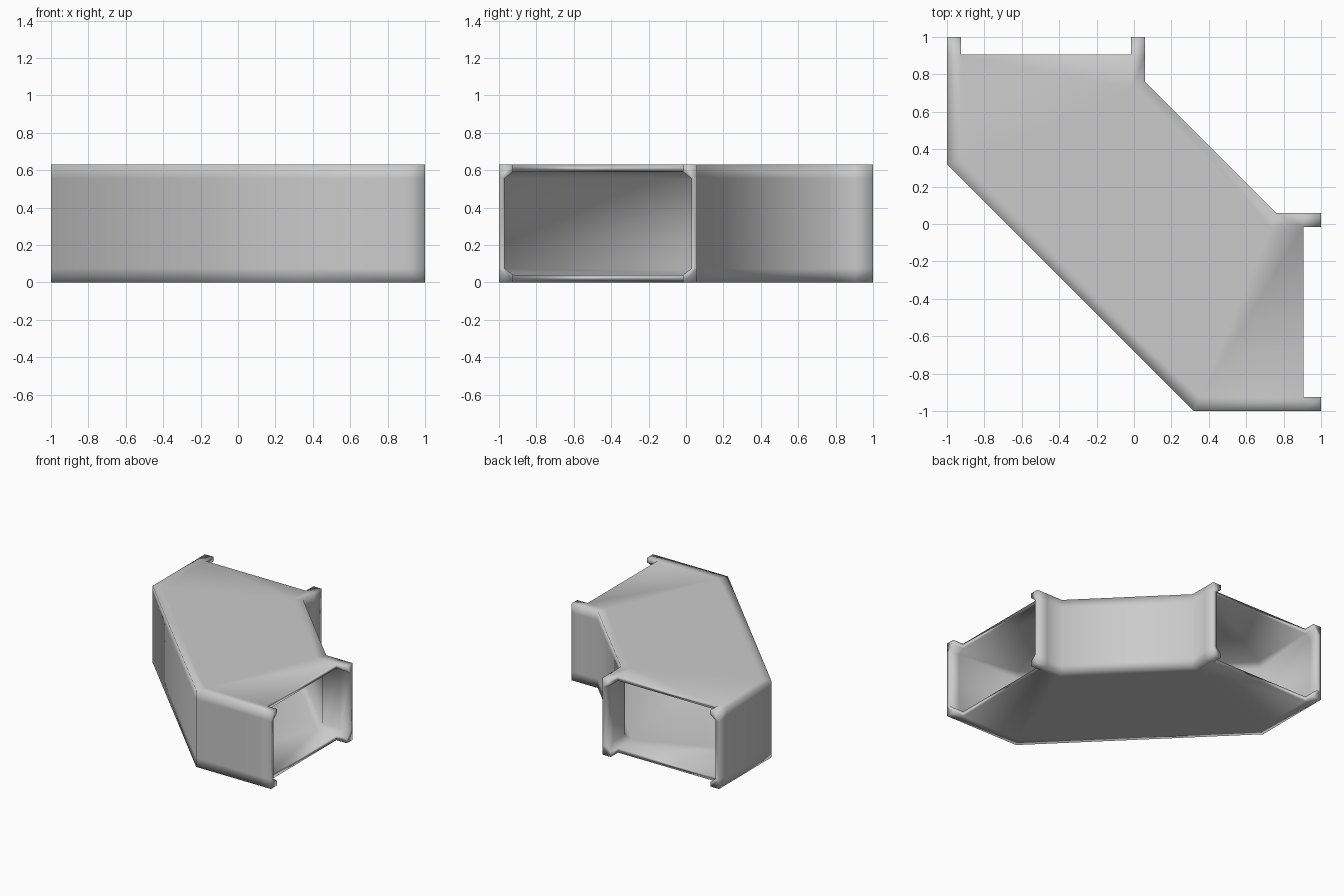
import bpy
import bmesh
from mathutils import Vector

cube = bpy.data.objects.get("Cube")
if cube:
    bpy.data.objects.remove(cube)

WIDTH, HEIGHT = 1.06, 0.63
WALL, SLAB, FILLET = 0.03, 0.04, 0.075

# Matching stations along the outer and inner walls, mirrored over the bend
half_outer = [(-1, 1), (-1, 0.905), (-1, 0.32)]
half_inner = [(0.06, 1), (0.06, 0.905), (0.06, 0.76)]


def mirrored(points):
    return points + [(y, x) for x, y in reversed(points)]


stations = list(zip(mirrored(half_outer), mirrored(half_inner)))

# Cross-section split into four chamfered corners and four plates
corner = [(0, 0), (FILLET, 0), (FILLET, SLAB), (WALL, FILLET), (0, FILLET)]
side = [(0, FILLET), (WALL, FILLET), (WALL, HEIGHT - FILLET), (0, HEIGHT - FILLET)]
slab = [(FILLET, 0), (WIDTH - FILLET, 0), (WIDTH - FILLET, SLAB), (FILLET, SLAB)]


def placed(points, flip_d, flip_z):
    return [(WIDTH - d if flip_d else d, HEIGHT - z if flip_z else z)
            for d, z in points]


cells = []
for flip in (False, True):
    for flip_z in (False, True):
        cells.append((placed(corner, flip, flip_z), False))
    cells.append((placed(side, flip, False), False))
    cells.append((placed(slab, False, flip), True))

bm = bmesh.new()
verts = {}
faces = {}


def vert(station, point):
    key = (station, round(point[0], 4), round(point[1], 4))
    if key not in verts:
        outer, inner = (Vector(p) for p in stations[station])
        xy = outer.lerp(inner, point[0] / WIDTH)
        verts[key] = bm.verts.new((xy.x, xy.y, point[1]))
    return verts[key]


def toggle(loop):
    # Faces shared by two neighbouring cells cancel out
    key = frozenset(loop)
    if key in faces:
        del faces[key]
    else:
        faces[key] = loop


# Sweep the section; the top and bottom slabs stop short of both openings
last = len(stations) - 2
for s in range(last + 1):
    for points, is_slab in cells:
        if is_slab and s in (0, last):
            continue
        near = [vert(s, p) for p in points]
        far = [vert(s + 1, p) for p in points]
        toggle(near)
        toggle(far)
        for i in range(len(points)):
            j = (i + 1) % len(points)
            toggle([near[i], near[j], far[j], far[i]])

for loop in faces.values():
    bm.faces.new(loop)
bmesh.ops.recalc_face_normals(bm, faces=bm.faces)
for face in bm.faces:
    face.smooth = True

mesh = bpy.data.meshes.new("duct_bend")
bm.to_mesh(mesh)
bm.free()
duct = bpy.data.objects.new("duct_bend", mesh)
bpy.context.collection.objects.link(duct)

# Plain grey metal
grey = bpy.data.materials.new("light_grey")
grey.use_nodes = True
colour = (0.6, 0.6, 0.6, 1)
grey.diffuse_color = colour
grey.node_tree.nodes["Principled BSDF"].inputs["Base Color"].default_value = colour
mesh.materials.append(grey)
